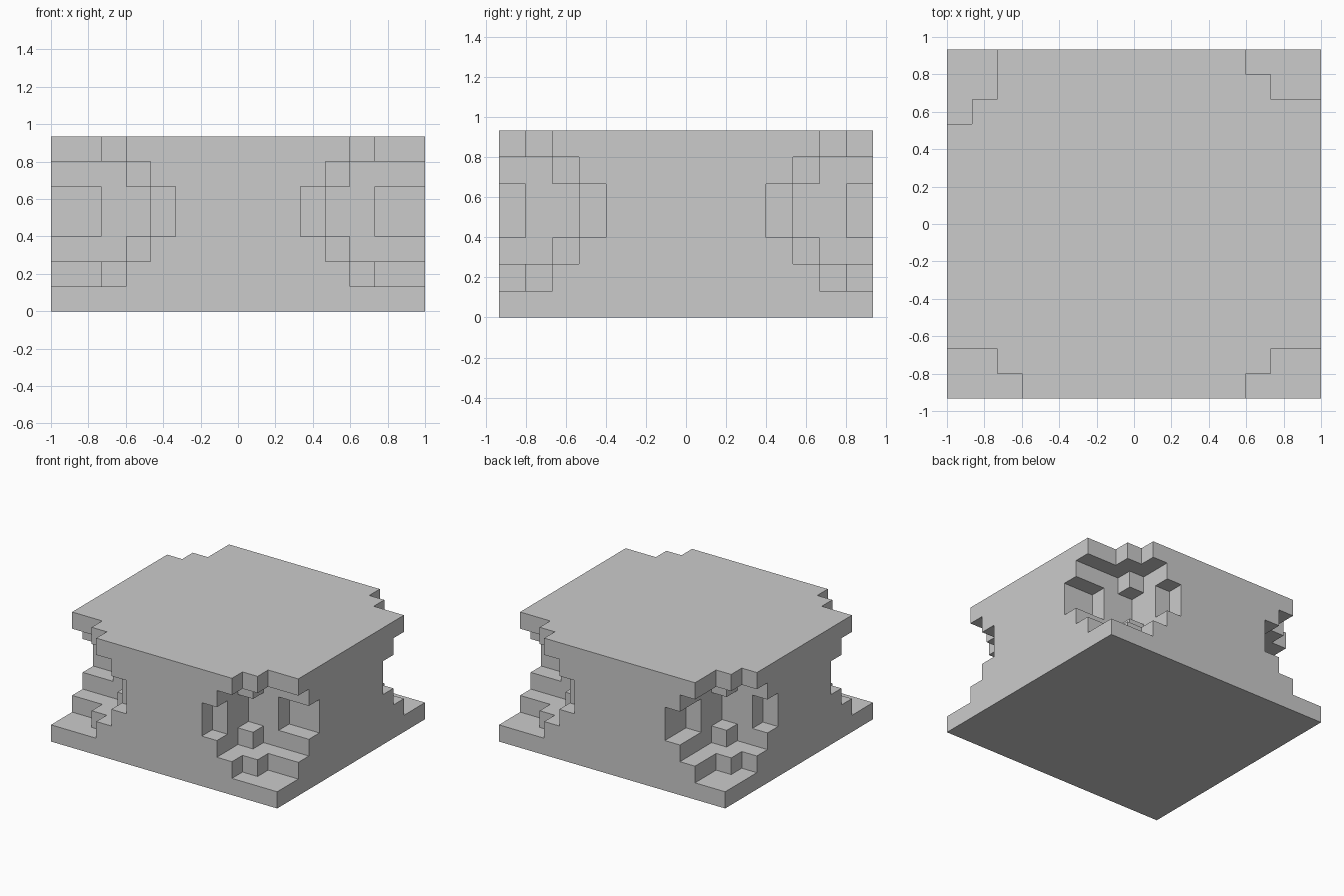
import bpy, bmesh
from mathutils import Vector

if "Cube" in bpy.data.objects:
    bpy.data.objects.remove(bpy.data.objects["Cube"])

U = 2 / 15                  # size of one voxel
NX, NY, NZ = 15, 14, 7      # voxel counts

# Corner hollow: voxels removed along x for each row counted inward along y
OUTER, MIDDLE, DEEP = [3, 2], [4, 4, 3], [5, 4, 4, 2]
HOLLOW = [[], OUTER, MIDDLE, DEEP, DEEP, MIDDLE, OUTER]   # bottom to top


def solid(i, j, k):
    """True where the block still has material."""
    if not (0 <= i < NX and 0 <= j < NY and 0 <= k < NZ):
        return False
    left, back = i < NX / 2, j > NY / 2 - 1
    a = i if left else NX - 1 - i
    b = NY - 1 - j if back else j
    if left and back:       # this corner's hollow is turned a quarter
        a, b = b, a
    rows = HOLLOW[k]
    return not (b < len(rows) and a < rows[b])


# Emit only the exposed voxel sides
bm = bmesh.new()
for i in range(NX):
    for j in range(NY):
        for k in range(NZ):
            if not solid(i, j, k):
                continue
            centre = Vector((i + 0.5 - NX / 2, j + 0.5 - NY / 2, k + 0.5))
            for axis in range(3):
                for sign in (-1, 1):
                    n = Vector((0, 0, 0))
                    n[axis] = sign
                    if solid(i + int(n.x), j + int(n.y), k + int(n.z)):
                        continue
                    s, t = Vector((0, 0, 0)), Vector((0, 0, 0))
                    s[(axis + 1) % 3] = 0.5
                    t[(axis + 2) % 3] = 0.5 * sign
                    c = centre + n * 0.5
                    bm.faces.new([bm.verts.new(p * U) for p in
                                  (c - s - t, c + s - t, c + s + t, c - s + t)])

# Weld and merge coplanar squares into large flat faces
bmesh.ops.remove_doubles(bm, verts=bm.verts[:], dist=1e-4)
bmesh.ops.dissolve_limit(bm, angle_limit=0.01, verts=bm.verts[:], edges=bm.edges[:])
bmesh.ops.recalc_face_normals(bm, faces=bm.faces[:])

mesh = bpy.data.meshes.new("notched_block")
bm.to_mesh(mesh)
bm.free()
bpy.context.collection.objects.link(bpy.data.objects.new("notched_block", mesh))
